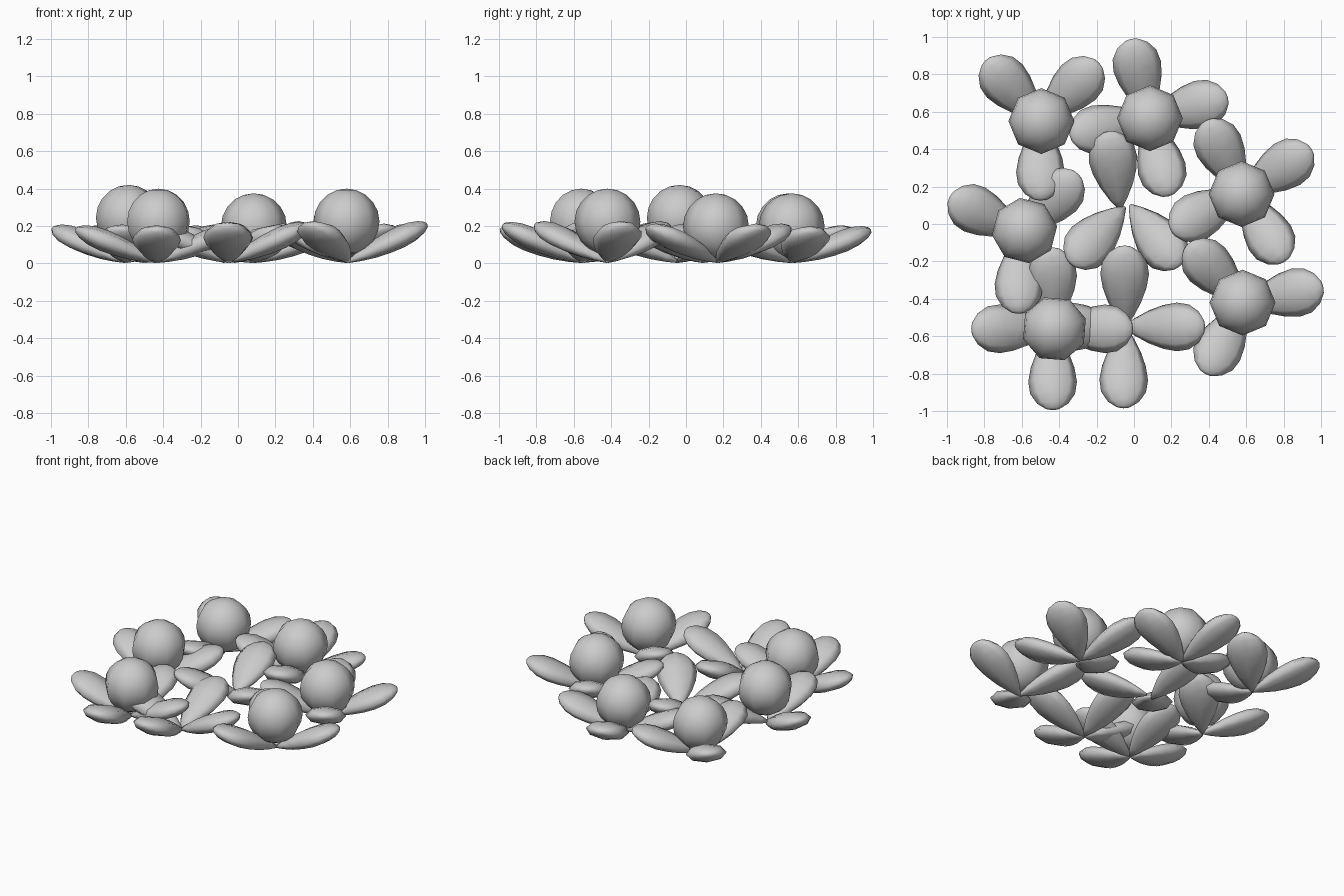
import bpy, bmesh
from math import sin, cos, pi, radians
from mathutils import Vector

if "Cube" in bpy.data.objects:
    bpy.data.objects.remove(bpy.data.objects["Cube"])

# Petal outline: (fraction of length, half width, half thickness)
PROFILE = [(0.0, 0.010, 0.008), (0.13, 0.048, 0.026), (0.30, 0.088, 0.044),
           (0.48, 0.117, 0.055), (0.65, 0.130, 0.059), (0.80, 0.120, 0.053),
           (0.92, 0.083, 0.036), (0.98, 0.040, 0.018)]
SIDES = 8


def finish(bm, name):
    bmesh.ops.recalc_face_normals(bm, faces=bm.faces)
    for f in bm.faces:
        f.smooth = True
    mesh = bpy.data.meshes.new(name)
    bm.to_mesh(mesh)
    bm.free()
    ob = bpy.data.objects.new(name, mesh)
    bpy.context.collection.objects.link(ob)
    return ob


def petal(name, x, y, angle, reach=0.43, tip_z=0.19):
    """Tapered eight-sided petal rising from its base to a rounded tip."""
    bm = bmesh.new()
    a = radians(angle)
    base = Vector((x, y, 0.01))
    axis = Vector((cos(a) * reach, sin(a) * reach, tip_z - 0.01))
    side = Vector((-sin(a), cos(a), 0))
    up = axis.normalized().cross(side)
    rings = []
    for t, w, h in PROFILE:
        c = base + axis * t
        rings.append([bm.verts.new(c + side * (w * cos(2 * pi * k / SIDES))
                                   + up * (h * sin(2 * pi * k / SIDES)))
                      for k in range(SIDES)])
    for r0, r1 in zip(rings, rings[1:]):
        for k in range(SIDES):
            n = (k + 1) % SIDES
            bm.faces.new((r0[k], r0[n], r1[n], r1[k]))
    tip = bm.verts.new(base + axis)
    for k in range(SIDES):
        bm.faces.new((rings[-1][k], rings[-1][(k + 1) % SIDES], tip))
    bm.faces.new(rings[0])
    return finish(bm, name)


def berry(name, x, y, top, turn=0):
    """Round centre with eight sides and finer rings."""
    r = 0.176
    bm = bmesh.new()
    bmesh.ops.create_uvsphere(bm, u_segments=8, v_segments=10, radius=r)
    ob = finish(bm, name)
    ob.location = (x, y, top - r)
    ob.rotation_euler.z = radians(turn)
    return ob


# Flowers: name, base x, base y, petal angles, tip height, berry (x, y, top, turn)
FLOWERS = [
    ("back_left", -0.50, 0.56, (133, 44, 270), 0.185, (-0.495, 0.55, 0.375, 0)),
    ("back", 0.08, 0.57, (103, 14, 284, 193), 0.18, (0.085, 0.565, 0.375, 0)),
    ("right_back", 0.58, 0.17, (117, 32, 301, 208), 0.195, (0.575, 0.16, 0.375, 0)),
    ("right_front", 0.59, -0.42, (11, 134, 241), 0.21, (0.58, -0.42, 0.40, 0)),
    ("front", -0.05, -0.55, (0, 90, 180, 269), 0.205, None),
    ("front_left", -0.435, -0.56, (0, 90, 180, 270), 0.185, (-0.425, -0.56, 0.40, 18)),
    ("left", -0.60, -0.045, (154, 46, 267), 0.19, (-0.585, -0.035, 0.42, 8)),
]
for name, x, y, angles, tip_z, ball in FLOWERS:
    for i, ang in enumerate(angles):
        petal(f"{name}_petal_{i + 1}", x, y, ang, 0.435 if i else 0.43, tip_z)
    if ball:
        berry(f"{name}_berry", *ball)

# Middle flower: three petals whose bases spread slightly apart
for i, (x, y, ang) in enumerate([(-0.075, 0.08, 98), (-0.05, 0.09, 226), (-0.02, 0.10, 309)]):
    petal(f"middle_petal_{i + 1}", x, y, ang, 0.42, 0.19)
